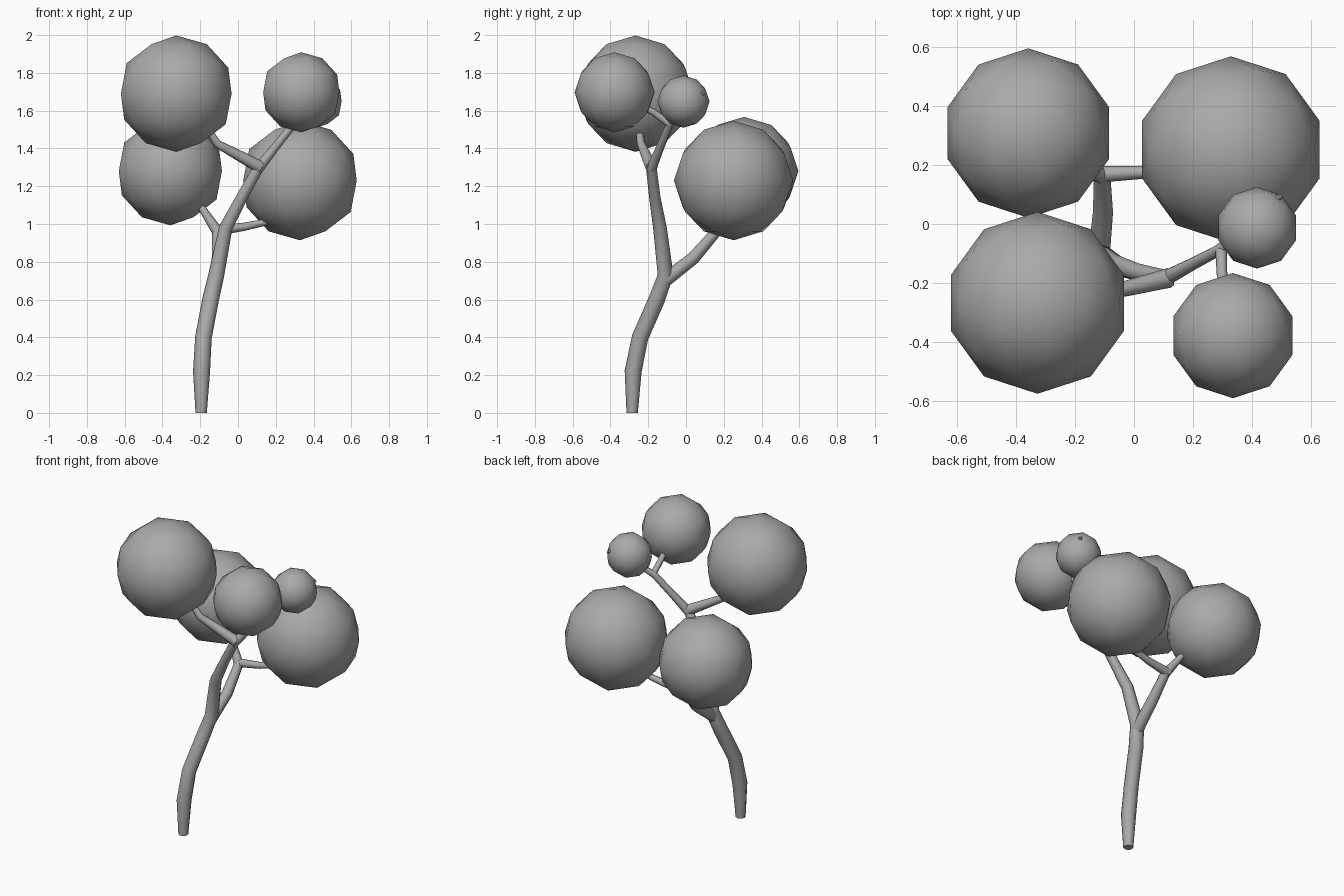
import bpy, bmesh, math
from mathutils import Vector

if "Cube" in bpy.data.objects:
    bpy.data.objects.remove(bpy.data.objects["Cube"])

grey = bpy.data.materials.new("plain grey")
grey.diffuse_color = (0.4, 0.4, 0.4, 1)
grey.use_nodes = True
grey.node_tree.nodes["Principled BSDF"].inputs["Base Color"].default_value = grey.diffuse_color


def finish(bm, name, angle):
    bmesh.ops.recalc_face_normals(bm, faces=bm.faces)
    mesh = bpy.data.meshes.new(name)
    bm.to_mesh(mesh)
    bm.free()
    mesh.materials.append(grey)
    ob = bpy.data.objects.new(name, mesh)
    bpy.context.collection.objects.link(ob)
    bpy.ops.object.select_all(action='DESELECT')
    ob.select_set(True)
    bpy.context.view_layer.objects.active = ob
    bpy.ops.object.shade_smooth_by_angle(angle=math.radians(angle))


def foliage(name, centre, radius):
    bm = bmesh.new()
    bmesh.ops.create_icosphere(bm, subdivisions=2, radius=radius)
    bmesh.ops.translate(bm, verts=bm.verts, vec=centre)
    finish(bm, name, 60)


def limb(name, points, sides=8):
    """Tapered tube through points (x, y, z, radius)."""
    bm = bmesh.new()
    pos = [Vector(p[:3]) for p in points]
    rings = []
    for i, p in enumerate(pos):
        along = (pos[min(i + 1, len(pos) - 1)] - pos[max(i - 1, 0)]).normalized()
        if i == 0 and p.z == 0:
            along = Vector((0, 0, 1))      # flat foot on the ground
        ref = Vector((0, 1, 0)) if abs(along.y) < 0.8 else Vector((1, 0, 0))
        u = along.cross(ref).normalized()
        v = along.cross(u)
        rings.append([bm.verts.new(p + points[i][3] * (
            u * math.cos(math.tau * k / sides) + v * math.sin(math.tau * k / sides)))
            for k in range(sides)])
    for a, b in zip(rings, rings[1:]):
        for k in range(sides):
            n = (k + 1) % sides
            bm.faces.new((a[k], a[n], b[n], b[k]))
    bm.faces.new(rings[0])
    bm.faces.new(rings[-1])
    finish(bm, name, 60)


# Foliage balls
foliage("foliage_top_left", (-0.327, -0.267, 1.69), 0.308)
foliage("foliage_back_left", (-0.358, 0.308, 1.28), 0.287)
foliage("foliage_back_right", (0.328, 0.252, 1.23), 0.316)
foliage("foliage_front_right", (0.335, -0.378, 1.697), 0.212)
foliage("foliage_small", (0.417, -0.013, 1.648), 0.138)

# Curved trunk, rising to the upper fork
limb("trunk", [(-0.195, -0.285, 0, 0.03), (-0.193, -0.28, 0.22, 0.045),
               (-0.183, -0.243, 0.40, 0.044), (-0.145, -0.155, 0.60, 0.044),
               (-0.115, -0.108, 0.73, 0.042), (-0.065, -0.138, 0.98, 0.036),
               (0.02, -0.165, 1.14, 0.03), (0.115, -0.185, 1.31, 0.028)])

# Upper limbs
limb("branch_upper_right", [(0.105, -0.185, 1.29, 0.028), (0.20, -0.135, 1.41, 0.022),
                            (0.295, -0.085, 1.53, 0.02)])
limb("branch_front_right", [(0.295, -0.08, 1.525, 0.02), (0.298, -0.17, 1.59, 0.018),
                            (0.32, -0.28, 1.65, 0.014)])
limb("branch_small", [(0.29, -0.085, 1.525, 0.02), (0.40, -0.01, 1.62, 0.015),
                      (0.495, 0.095, 1.695, 0.01)])
limb("branch_top_left", [(0.12, -0.182, 1.30, 0.034), (0.0, -0.212, 1.365, 0.028),
                         (-0.11, -0.238, 1.425, 0.022), (-0.20, -0.255, 1.56, 0.016)])

# Lower limbs
limb("branch_back", [(-0.12, -0.115, 0.70, 0.038), (-0.105, 0.04, 0.82, 0.034),
                     (-0.108, 0.165, 0.965, 0.028)])
limb("branch_back_right", [(-0.12, 0.168, 0.965, 0.028), (0.03, 0.175, 0.985, 0.022),
                           (0.15, 0.185, 1.01, 0.018), (0.25, 0.21, 1.08, 0.014)])
limb("branch_back_left", [(-0.105, 0.16, 0.955, 0.03), (-0.185, 0.205, 1.075, 0.02),
                          (-0.26, 0.25, 1.17, 0.014)])
